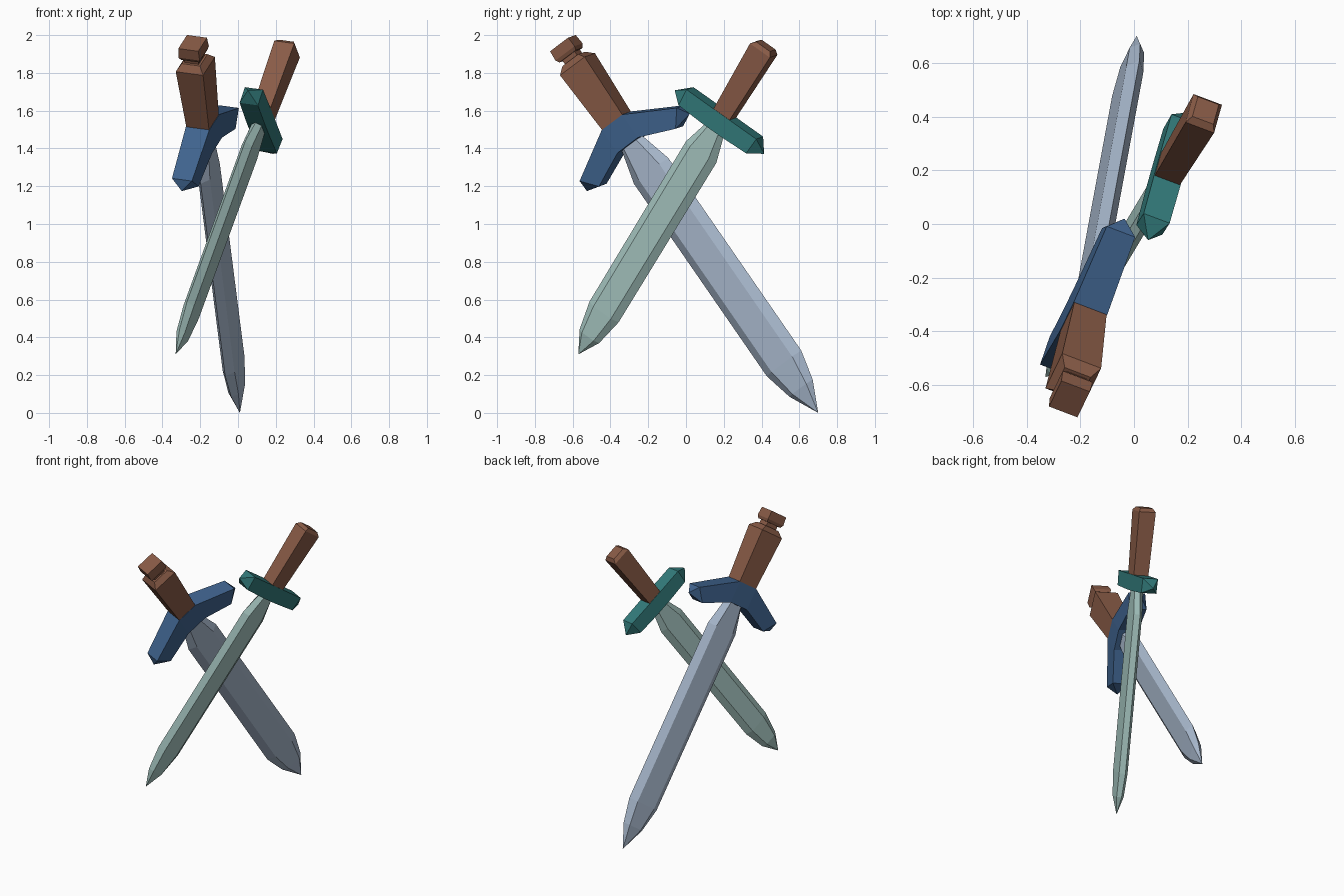
import bpy, bmesh
from mathutils import Vector

if "Cube" in bpy.data.objects:
    bpy.data.objects.remove(bpy.data.objects["Cube"])


def material(name, rgb):
    m = bpy.data.materials.new(name)
    m.diffuse_color = (*rgb, 1)
    m.use_nodes = True
    m.node_tree.nodes["Principled BSDF"].inputs["Base Color"].default_value = m.diffuse_color
    return m


BROWN = material("brown leather", (0.25, 0.105, 0.062))
STEEL_BLUE = material("blue steel", (0.40, 0.49, 0.62))
STEEL_GREEN = material("green steel", (0.38, 0.56, 0.53))
NAVY = material("blue guard", (0.05, 0.125, 0.27))
TEAL = material("teal guard", (0.033, 0.20, 0.20))

# Both swords lie in parallel planes sharing this normal
FLAT = Vector((0.925, -0.35, -0.128)).normalized()


class Sword:
    """Local frame: w across the blade, n through it, s from the tip upward."""

    def __init__(self, tip, end):
        self.tip = Vector(tip)
        d = Vector(end) - self.tip
        self.n = (FLAT - d * (FLAT.dot(d) / d.length_squared)).normalized()
        self.d = d.normalized()
        self.w = self.d.cross(self.n)
        if self.w.y < 0:
            self.w = -self.w

    def point(self, p):
        return self.tip + self.w * p[0] + self.n * p[1] + self.d * p[2]

    def loft(self, name, rings, mat):
        """Skin consecutive rings of (w, n, s) points; a one-point ring is an apex."""
        bm = bmesh.new()
        vr = [[bm.verts.new(self.point(p)) for p in r] for r in rings]
        for a, b in zip(vr, vr[1:]):
            k = max(len(a), len(b))
            for i in range(k):
                j = (i + 1) % k
                if len(a) == 1:
                    bm.faces.new((a[0], b[i], b[j]))
                elif len(b) == 1:
                    bm.faces.new((a[i], a[j], b[0]))
                else:
                    bm.faces.new((a[i], a[j], b[j], b[i]))
        for r in (vr[0], vr[-1]):
            if len(r) > 2:
                bm.faces.new(r)
        bmesh.ops.recalc_face_normals(bm, faces=bm.faces)
        me = bpy.data.meshes.new(name)
        bm.to_mesh(me)
        bm.free()
        me.materials.append(mat)
        ob = bpy.data.objects.new(name, me)
        bpy.context.collection.objects.link(ob)

    def blade(self, name, sections, mat):
        # six-sided cross-section: flat faces with bevelled cutting edges
        rings = [[(0, 0, 0)]]
        for s, hw, t in sections:
            a = hw * 0.6
            rings.append([(hw, 0, s), (a, t, s), (-a, t, s),
                          (-hw, 0, s), (-a, -t, s), (a, -t, s)])
        self.loft(name, rings, mat)

    def grip(self, name, sections, mat):
        # square bar along the sword axis
        self.loft(name, [[(w, n, s), (-w, n, s), (-w, -n, s), (w, -n, s)]
                         for s, w, n in sections], mat)

    def guard(self, name, half, apex, mat):
        # mirrored crossbar; half = (w_top, s_top, w_bottom, s_bottom, half thickness)
        def ring(side, q):
            wt, st, wb, sb, t = q
            return [(side * wt, t, st), (side * wt, -t, st),
                    (side * wb, -t, sb), (side * wb, t, sb)]
        rings = [[(-apex[0], 0, apex[1])]]
        rings += [ring(-1, q) for q in reversed(half)]
        rings += [ring(1, q) for q in half]
        rings += [[(apex[0], 0, apex[1])]]
        self.loft(name, rings, mat)


# Large blue sword
a = Sword((0.01, 0.70, 0.0), (-0.24, -0.65, 1.955))
a.blade("large_blade", [(0.16, 0.082, 0.029), (0.32, 0.122, 0.034),
                        (1.565, 0.122, 0.034), (1.745, 0.072, 0.034),
                        (1.80, 0.072, 0.034)], STEEL_BLUE)
a.guard("large_guard", [(0.073, 1.89, 0.073, 1.742, 0.067),
                        (0.345, 1.745, 0.272, 1.66, 0.057)], (0.365, 1.685), NAVY)
a.grip("large_handle", [(1.87, 0.071, 0.064), (2.255, 0.087, 0.078),
                        (2.29, 0.056, 0.052), (2.29, 0.043, 0.04),
                        (2.32, 0.043, 0.04)], BROWN)
a.grip("large_pommel", [(2.315, 0.058, 0.052), (2.335, 0.068, 0.06),
                        (2.392, 0.064, 0.057)], BROWN)

# Small teal sword
b = Sword((-0.33, -0.57, 0.31), (0.265, 0.42, 1.94))
b.blade("small_blade", [(0.118, 0.065, 0.024), (0.275, 0.097, 0.029),
                        (1.313, 0.101, 0.029), (1.457, 0.06, 0.029),
                        (1.50, 0.06, 0.029)], STEEL_GREEN)
b.guard("small_guard", [(0.06, 1.565, 0.06, 1.462, 0.053),
                        (0.232, 1.565, 0.225, 1.468, 0.052)], (0.298, 1.507), TEAL)
b.grip("small_handle", [(1.55, 0.053, 0.05), (1.98, 0.066, 0.057),
                        (2.003, 0.046, 0.042)], BROWN)
